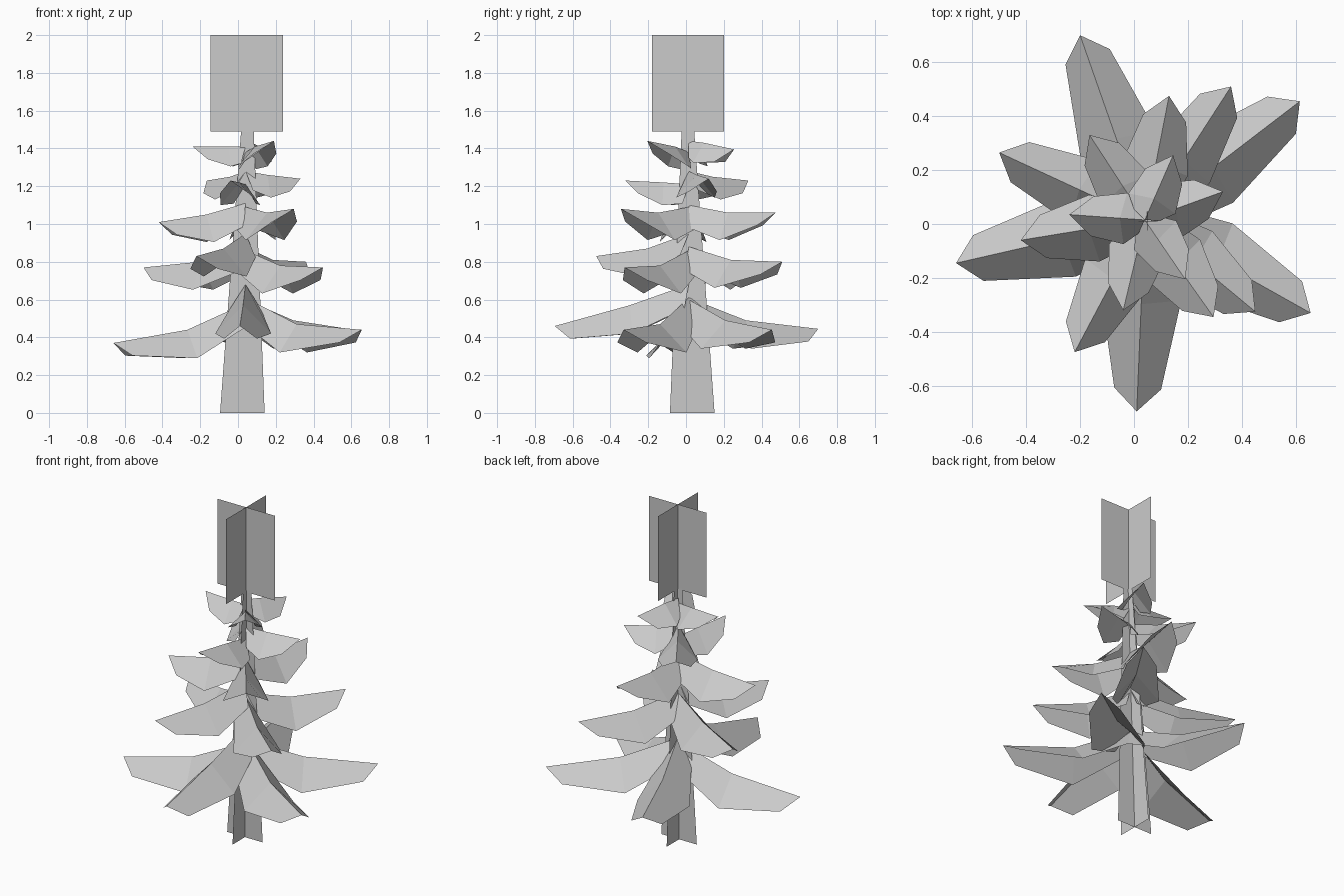
import bpy
from mathutils import Vector

if "Cube" in bpy.data.objects:
    bpy.data.objects.remove(bpy.data.objects["Cube"])

AXIS = Vector((0.04, 0.015, 0))


def make(name, verts, faces):
    me = bpy.data.meshes.new(name)
    me.from_pydata([tuple(v) for v in verts], [], faces)
    ob = bpy.data.objects.new(name, me)
    bpy.context.collection.objects.link(ob)
    return ob


def crossed_cards(name, bottom, top):
    """Two upright cards crossing; each end is (cx, cy, half_x, half_y, z)."""
    verts = []
    for ax in (0, 1):
        for (cx, cy, hx, hy, z), s in ((bottom, -1), (bottom, 1), (top, 1), (top, -1)):
            verts.append((cx + s * hx, cy, z) if ax == 0 else (cx, cy + s * hy, z))
    make(name, verts, [(0, 1, 2, 3), (4, 5, 6, 7)])


def branch(name, tip, mid_z, base_z, frac, half, drop):
    """Folded drooping card: a ridge line with a wing on each side."""
    tip = Vector(tip)
    flat = Vector((tip.x - AXIS.x, tip.y - AXIS.y, 0))
    length = flat.length
    d = flat.normalized()
    side = Vector((-d.y, d.x, 0))
    # rings: ridge radius, ridge height, edge radius, half width, edge height
    rings = (
        (0.0, base_z, 0.02, half * 0.55, base_z - drop * 0.85),
        (length * frac, mid_z, length * frac - 0.02, half, mid_z - drop),
        (length, tip.z, length - 0.085, half * 0.25 + 0.05, tip.z - 0.067),
    )
    verts, faces = [], []
    for r, z, er, w, ez in rings:
        for s, rr, zz in ((-1, er, ez), (0, r, z), (1, er, ez)):
            p = AXIS + d * rr + side * (s * w)
            verts.append((p.x, p.y, zz))
    for i in (0, 3):
        for j in (0, 1):
            a = i + j
            faces.append((a, a + 3, a + 4, a + 1))
    make(name, verts, faces)


# Trunk and tree top
crossed_cards("trunk", (0.023, 0.033, 0.118, 0.118, 0), (0.05, 0.01, 0.033, 0.033, 1.5))
crossed_cards("tree_top", (0.047, 0.01, 0.192, 0.19, 1.49), (0.047, 0.01, 0.192, 0.19, 2.0))

# Branch tiers: mid fraction, half width, wing drop, then (tip, mid height, base height)
tiers = (
    (0.44, 0.148, 0.15, (
        ((-0.20, 0.70, 0.445), 0.49, 0.61),
        ((0.615, 0.455, 0.44), 0.49, 0.60),
        ((0.655, -0.33, 0.44), 0.47, 0.61),
        ((0.01, -0.695, 0.46), 0.57, 0.68),
        ((-0.66, -0.145, 0.37), 0.44, 0.58))),
    (0.45, 0.128, 0.148, (
        ((-0.22, -0.475, 0.83), 0.87, 0.95),
        ((-0.50, 0.265, 0.77), 0.80, 0.87),
        ((0.36, 0.51, 0.80), 0.81, 0.88),
        ((0.45, -0.325, 0.77), 0.78, 0.86))),
    (0.45, 0.125, 0.145, (
        ((0.13, 0.475, 1.06), 1.06, 1.10),
        ((-0.42, -0.06, 1.01), 1.05, 1.11),
        ((0.295, -0.345, 1.08), 1.06, 1.09))),
    (0.40, 0.108, 0.12, (
        ((0.33, 0.12, 1.24), 1.26, 1.28),
        ((-0.165, 0.33, 1.23), 1.25, 1.28),
        ((-0.04, -0.32, 1.23), 1.22, 1.21))),
    (0.33, 0.095, 0.105, (
        ((0.145, 0.255, 1.395), 1.43, 1.44),
        ((0.19, -0.205, 1.44), 1.41, 1.38),
        ((-0.24, 0.035, 1.41), 1.41, 1.41))),
)
for t, (frac, half, drop, items) in enumerate(tiers):
    for i, (tip, mz, bz) in enumerate(items):
        branch(f"branch_tier{t + 1}_{i + 1}", tip, mz, bz, frac, half, drop)
